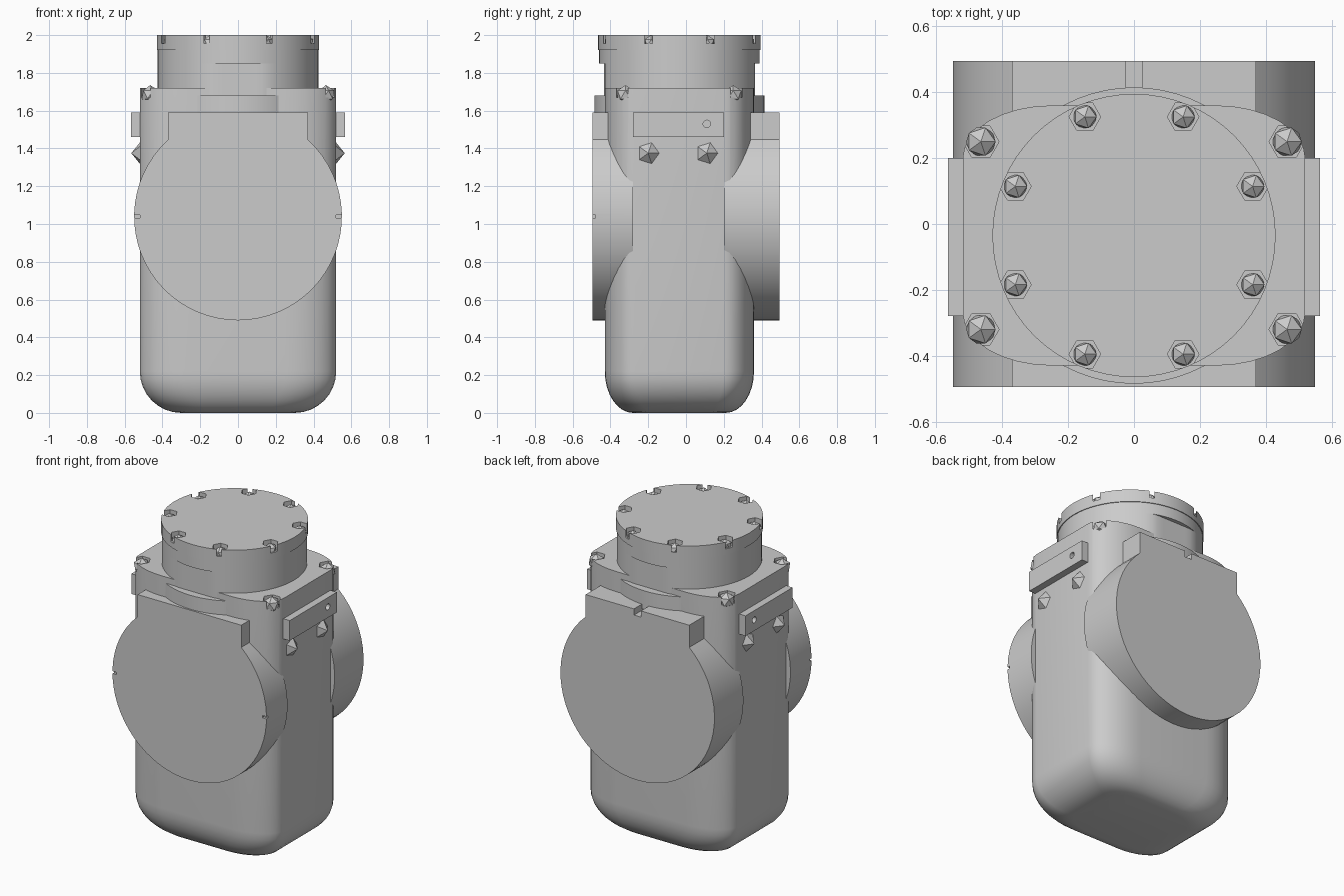
import bpy, bmesh, math
from math import cos, sin, pi
from mathutils import Matrix

cube = bpy.data.objects.get("Cube")
if cube:
    bpy.data.objects.remove(cube, do_unlink=True)

grey = bpy.data.materials.new("cast grey")
grey.use_nodes = True
COLOUR = (0.6, 0.6, 0.6, 1)
grey.diffuse_color = COLOUR
grey.node_tree.nodes["Principled BSDF"].inputs["Base Color"].default_value = COLOUR

CY = -0.035        # shared centre line of body and cover
HX, HY = 0.52, 0.395


def finish(name, bm, smooth=True):
    bmesh.ops.recalc_face_normals(bm, faces=bm.faces)
    mesh = bpy.data.meshes.new(name)
    bm.to_mesh(mesh)
    bm.free()
    mesh.materials.append(grey)
    obj = bpy.data.objects.new(name, mesh)
    bpy.context.collection.objects.link(obj)
    if smooth:
        shade(obj)
    return obj


def activate(obj):
    bpy.ops.object.select_all(action='DESELECT')
    obj.select_set(True)
    bpy.context.view_layer.objects.active = obj


def shade(obj):
    activate(obj)
    bpy.ops.object.shade_smooth_by_angle(angle=math.radians(35))


def loft(bm, rings):
    """Skin a stack of equal point rings and close both ends."""
    loops = [[bm.verts.new(p) for p in ring] for ring in rings]
    n = len(loops[0])
    for a, b in zip(loops, loops[1:]):
        for i in range(n):
            j = (i + 1) % n
            bm.faces.new((a[i], a[j], b[j], b[i]))
    bm.faces.new(loops[0][::-1])
    bm.faces.new(loops[-1])


def add_cylinder(bm, x, y, z0, z1, r, sides):
    loft(bm, [[(x + r * cos(2 * pi * i / sides), y + r * sin(2 * pi * i / sides), z)
               for i in range(sides)] for z in (z0, z1)])


def cut(obj, cutter):
    mod = obj.modifiers.new("cut", 'BOOLEAN')
    mod.operation, mod.object, mod.solver = 'DIFFERENCE', cutter, 'EXACT'
    activate(obj)
    bpy.ops.object.modifier_apply(modifier=mod.name)
    bpy.data.objects.remove(cutter, do_unlink=True)
    shade(obj)


def pockets(points, z, r):
    bm = bmesh.new()
    for x, y in points:
        add_cylinder(bm, x, y, z, z + 0.3, r, 6)
    return finish("pocket_cutter", bm, False)


def bolts(name, points, r):
    bm = bmesh.new()
    for p in points:
        bmesh.ops.create_icosphere(bm, subdivisions=1, radius=r, matrix=Matrix.Translation(p))
    return finish(name, bm, False)


def body_ring(z, inset_x, inset_y):
    """Rounded rectangle with long elliptical corners."""
    rx, ry = 0.27 - inset_x * 0.35, 0.16 - inset_y * 0.35
    ring = []
    for q, (sx, sy) in enumerate(((1, 1), (-1, 1), (-1, -1), (1, -1))):
        for k in range(9):
            a = (q + k / 8) * pi / 2
            ring.append((sx * (HX - inset_x - rx) + rx * cos(a),
                         CY + sy * (HY - inset_y - ry) + ry * sin(a), z))
    return ring


# Main body, with a rounded underside and pockets for the shoulder bolts
bm = bmesh.new()
rings = []
for k in range(8, -1, -1):
    a = k / 8 * pi / 2
    rings.append(body_ring(0.22 * (1 - sin(a)), 0.22 * (1 - cos(a)), 0.15 * (1 - cos(a))))
rings.append(body_ring(1.72, 0, 0))
loft(bm, rings)
body = finish("body", bm)
shoulder = [(sx * 0.465, CY + sy * 0.285) for sx in (-1, 1) for sy in (-1, 1)]
cut(body, pockets(shoulder, 1.67, 0.055))
bolts("shoulder_bolts", [(x, y, 1.685) for x, y in shoulder], 0.05)

# Ring bulging from the front and back of the shoulder
bm = bmesh.new()
add_cylinder(bm, 0, CY, 1.56, 1.68, 0.45, 64)
finish("shoulder_ring", bm)

# Neck, flattened front and back below its upper band
bm = bmesh.new()
add_cylinder(bm, 0, CY, 1.66, 1.85, 0.425, 64)
for v in bm.verts:
    v.co.y = max(CY - 0.4, min(CY + 0.4, v.co.y))
finish("neck", bm)
bm = bmesh.new()
add_cylinder(bm, 0, CY, 1.85, 1.93, 0.425, 64)
finish("neck_band", bm)

# Cover with pocketed bolts around its rim
bm = bmesh.new()
add_cylinder(bm, 0, CY, 1.92, 2.0, 0.43, 64)
cover = finish("cover", bm)
rim = [(0.39 * cos((k + 0.5) * pi / 4), CY + 0.39 * sin((k + 0.5) * pi / 4)) for k in range(8)]
cut(cover, pockets(rim, 1.955, 0.048))
bolts("cover_bolts", [(x, y, 1.96) for x, y in rim], 0.04)


# Round ports with a square lug on top
def port(name, y0, y1, notch):
    r, half, zc, top = 0.55, 0.37, 1.04, 1.59
    start = math.acos(half / r)
    sweep = 2 * pi - (pi - 2 * start)
    outline = [(r * cos(start - sweep * k / 48), zc + r * sin(start - sweep * k / 48))
               for k in range(49)]
    outline.append((-half, top))
    if notch:
        outline += [(-0.025, top), (-0.025, top - 0.04), (0.025, top - 0.04), (0.025, top)]
    outline.append((half, top))
    bm = bmesh.new()
    loft(bm, [[(x, y, z) for x, z in outline] for y in (y0, y1)])
    return finish(name, bm)


front_port = port("front_port", -0.495, -0.28, False)
port("back_port", 0.20, 0.495, True)

# Small index nicks on the front port rim
bm = bmesh.new()
for s in (-1, 1):
    bmesh.ops.create_cube(bm, size=1, matrix=Matrix.Translation((s * 0.55, -0.5, 1.04))
                          @ Matrix.Diagonal((0.06, 0.04, 0.015, 1)))
cut(front_port, finish("nick_cutter", bm, False))

# Side plates with a small hole, and the pointed bolts beneath them
for s, side in ((1, "left"), (-1, "right")):
    bm = bmesh.new()
    bmesh.ops.create_cube(bm, size=1, matrix=Matrix.Translation((s * 0.533, -0.04, 1.525))
                          @ Matrix.Diagonal((0.065, 0.48, 0.13, 1)))
    plate = finish(side + "_plate", bm)
    bm = bmesh.new()
    bmesh.ops.create_cone(bm, cap_ends=True, segments=12, radius1=0.02, radius2=0.02, depth=0.08,
                          matrix=Matrix.Translation((s * 0.58, 0.11, 1.53))
                          @ Matrix.Rotation(pi / 2, 4, 'Y'))
    cut(plate, finish("hole_cutter", bm, False))
    bm = bmesh.new()
    for y in (-0.2, 0.11):
        bmesh.ops.create_cone(bm, cap_ends=True, segments=5, radius1=0.065, radius2=0, depth=0.05,
                              matrix=Matrix.Translation((s * 0.54, y, 1.375))
                              @ Matrix.Rotation(s * pi / 2, 4, 'Y'))
    finish(side + "_side_bolts", bm, False)
